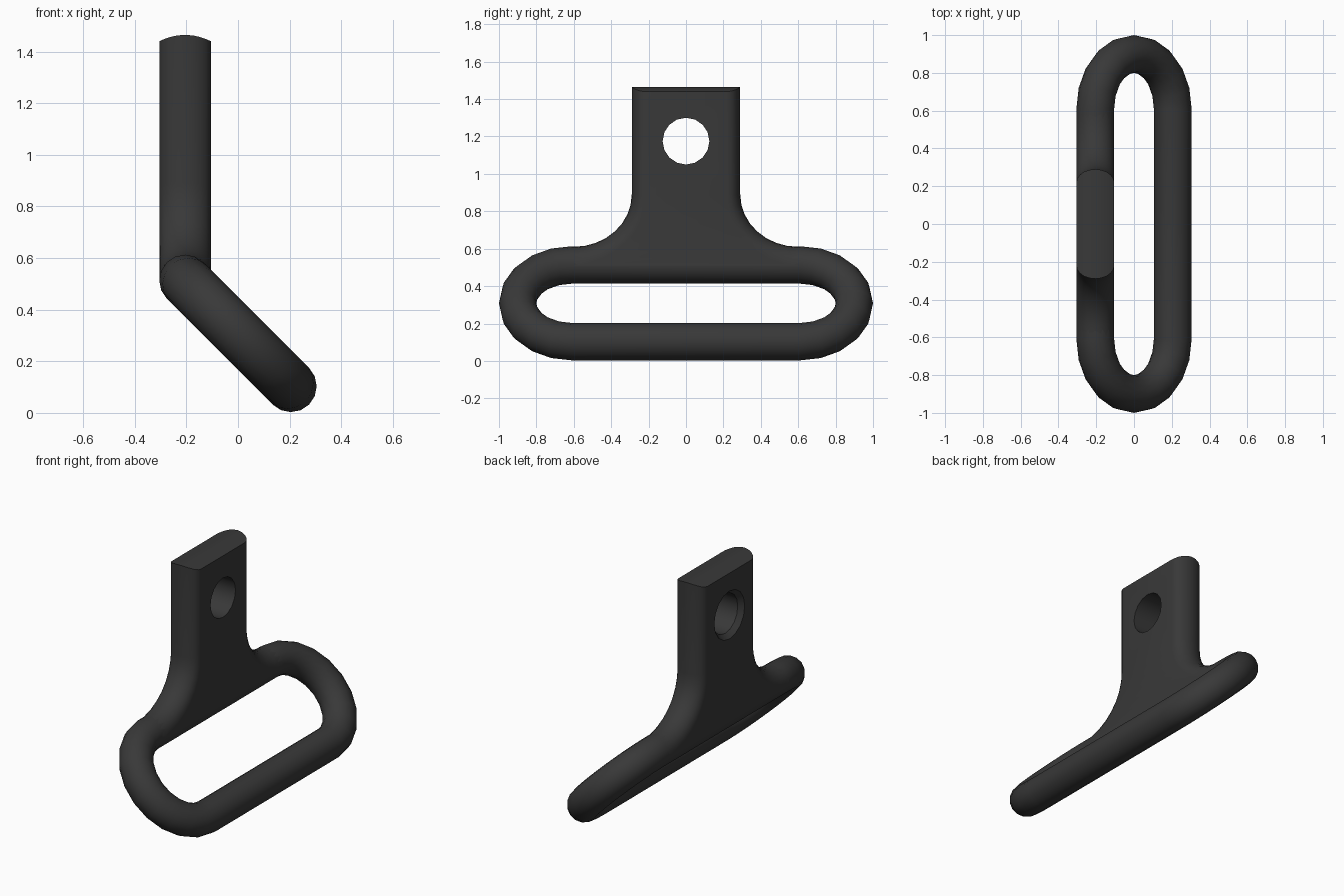
import bpy, bmesh, math
from mathutils import Vector

if "Cube" in bpy.data.objects:
    bpy.data.objects.remove(bpy.data.objects["Cube"])

mat = bpy.data.materials.new("dark grey metal")
mat.diffuse_color = (0.04, 0.04, 0.04, 1)
mat.use_nodes = True
mat.node_tree.nodes["Principled BSDF"].inputs["Base Color"].default_value = mat.diffuse_color


def finish(bm, name):
    bmesh.ops.remove_doubles(bm, verts=bm.verts, dist=1e-5)
    bmesh.ops.recalc_face_normals(bm, faces=bm.faces)
    me = bpy.data.meshes.new(name)
    bm.to_mesh(me)
    bm.free()
    me.materials.append(mat)
    ob = bpy.data.objects.new(name, me)
    bpy.context.collection.objects.link(ob)
    return ob


def grid_faces(bm, rows, wrap_rows, wrap_cols):
    n, m = len(rows), len(rows[0])
    for i in range(n if wrap_rows else n - 1):
        for j in range(m if wrap_cols else m - 1):
            a, b = rows[i], rows[(i + 1) % n]
            k = (j + 1) % m
            bm.faces.new((a[j], a[k], b[k], b[j]))


CX, TOPZ, R = -0.205, 0.51, 0.1

# Strap loop: round tube along a stadium path, tilted 45 degrees
bm = bmesh.new()
arc, straight = 0.205 * math.sqrt(2), 0.61
up = Vector((-1, 0, 1)).normalized()
side = Vector((1, 0, 1)).normalized()
rows = []
for end in (0, 1):
    for i in range(11):
        a = -math.pi / 2 + math.pi * i / 10 + math.pi * end
        out = Vector((0, math.cos(a), 0)) + up * math.sin(a)
        c = Vector((0, straight * (1 - 2 * end), 0.308)) + out * arc
        rows.append([bm.verts.new(c + R * (out * math.cos(t) + side * math.sin(t)))
                     for t in (2 * math.pi * j / 16 for j in range(16))])
grid_faces(bm, rows, True, True)
loop = finish(bm, "strap_loop")

# Mounting tab: edge profile (y, z, normal y, normal z, rounding depth) from top to flared foot
profile = [(0.29, 1.465, 1, 0, 0.07)]
for i in range(9):
    a = math.pi / 2 * i / 8
    profile.append((0.60 - 0.31 * math.cos(a), 0.89 - 0.28 * math.sin(a),
                    math.cos(a), math.sin(a), 0.07 + 0.03 * i / 8))
bm = bmesh.new()
angles = [math.pi * (j / 10 - 0.5) for j in range(11)]
sheets = []
for s in (1, -1):
    sheet = []
    for k, (y, z, ny, nz, r) in enumerate(profile):
        row = []
        for a in angles:
            d = r * (1 - math.cos(a))
            crown = 0.025 * math.sin(a) ** 2 if k == 0 else 0
            row.append(bm.verts.new((CX + R * math.sin(a), s * (y - ny * d), z - nz * d - crown)))
        sheet.append(row)
    grid_faces(bm, sheet, False, False)
    sheets.append(sheet)
L, Rr = sheets
for k in (0, -1):                       # crowned top and hidden foot
    grid_faces(bm, [L[k], Rr[k]], False, False)
for j in (0, -1):                       # flat front and back faces
    grid_faces(bm, [[row[j] for row in L], [row[j] for row in Rr]], False, False)
tab = finish(bm, "mounting_tab")

# Screw hole cutter with a shallow countersink on the -x side
bm = bmesh.new()
rows = []
for x, r in ((0.1, 0.125), (-0.275, 0.125), (-0.305, 0.152), (-0.4, 0.152)):
    rows.append([bm.verts.new((x, r * math.cos(t), 1.175 + r * math.sin(t)))
                 for t in (2 * math.pi * j / 16 for j in range(16))])
grid_faces(bm, rows, False, True)
bm.faces.new(rows[0])
bm.faces.new(rows[-1])
cutter = finish(bm, "hole_cutter")
cutter.hide_render = True

mod = tab.modifiers.new("screw_hole", "BOOLEAN")
mod.operation = "DIFFERENCE"
mod.solver = "EXACT"
mod.object = cutter
bpy.context.view_layer.objects.active = tab
tab.select_set(True)
bpy.ops.object.modifier_apply(modifier=mod.name)
bpy.data.objects.remove(cutter)

for ob in (loop, tab):
    bpy.ops.object.select_all(action="DESELECT")
    ob.select_set(True)
    bpy.context.view_layer.objects.active = ob
    bpy.ops.object.shade_smooth_by_angle(angle=math.radians(30))
